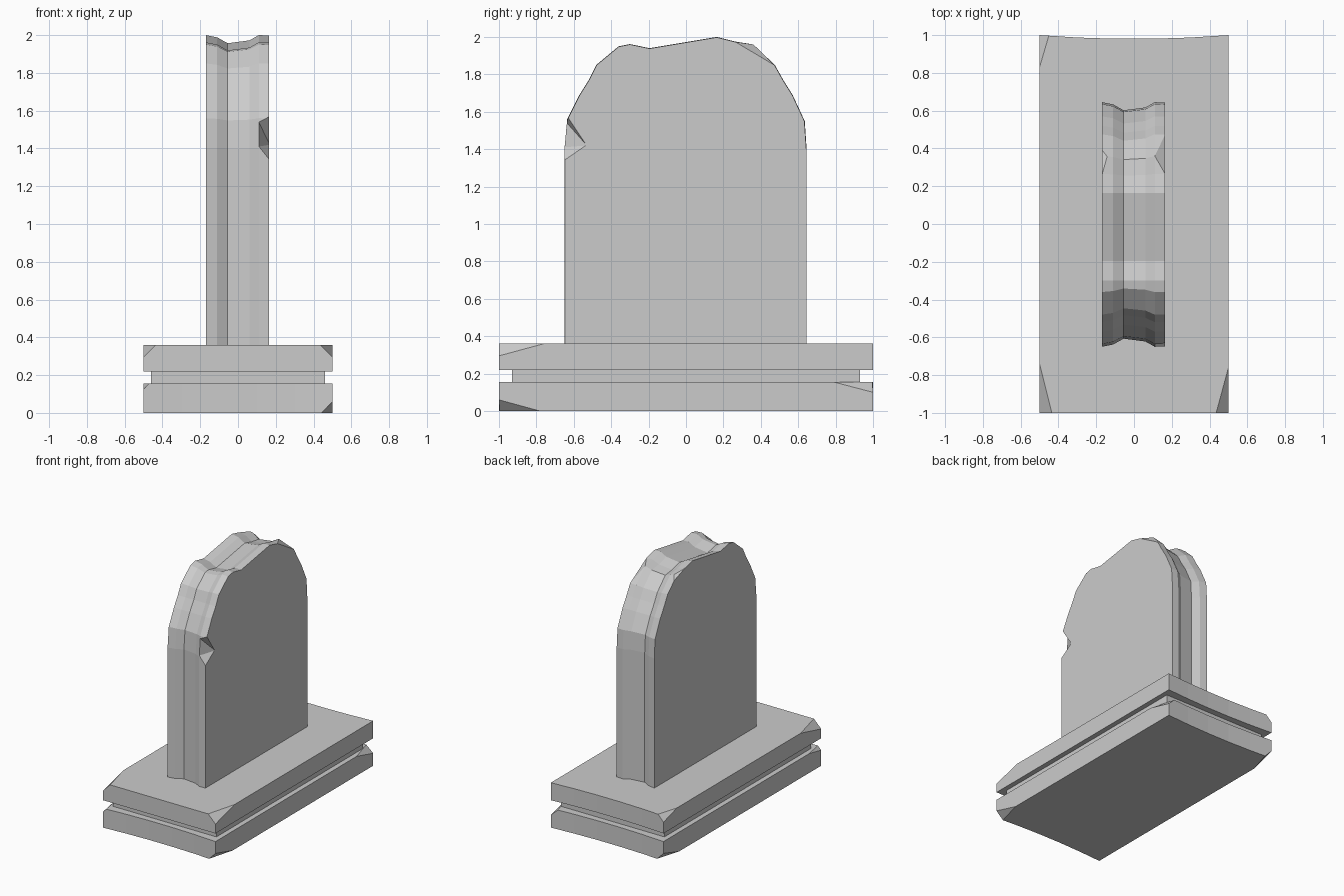
import bpy, bmesh
from mathutils import Vector

if "Cube" in bpy.data.objects:
    bpy.data.objects.remove(bpy.data.objects["Cube"])


def finish(bm, name):
    bmesh.ops.recalc_face_normals(bm, faces=bm.faces[:])
    mesh = bpy.data.meshes.new(name)
    bm.to_mesh(mesh)
    bm.free()
    obj = bpy.data.objects.new(name, mesh)
    bpy.context.collection.objects.link(obj)
    return obj


def chip(bm, a, b, c, centre):
    """Slice off a corner along the plane through three points."""
    a, b, c = Vector(a), Vector(b), Vector(c)
    n = (b - a).cross(c - a).normalized()
    if n.dot(a - Vector(centre)) < 0:
        n = -n
    bmesh.ops.bisect_plane(bm, geom=bm.verts[:] + bm.edges[:] + bm.faces[:],
                           plane_co=a, plane_no=n, clear_outer=True)
    bmesh.ops.holes_fill(bm, edges=[e for e in bm.edges if e.is_boundary], sides=0)


def slab(name, hx, hy, z0, z1, dip_front, dip_back, chips):
    """Slab with gently hollowed ends; chips = (x sign, y sign, top?, dx, dy, dz)."""
    bm = bmesh.new()
    steps = [-1, -0.6, -0.2, 0.2, 0.6, 1]
    outline = [(hx * t, -hy + dip_front * (1 - t * t)) for t in steps]
    outline += [(hx * t, hy - dip_back * (1 - t * t)) for t in reversed(steps)]
    face = bm.faces.new([bm.verts.new((x, y, z0)) for x, y in outline])
    ext = bmesh.ops.extrude_face_region(bm, geom=[face])
    top = [v for v in ext["geom"] if isinstance(v, bmesh.types.BMVert)]
    bmesh.ops.translate(bm, verts=top, vec=(0, 0, z1 - z0))
    for sx, sy, up, dx, dy, dz in chips:
        x, y, z = sx * hx, sy * hy, z1 if up else z0
        chip(bm, (x - sx * dx, y, z), (x, y - sy * dy, z),
             (x, y, z - dz if up else z + dz), (0, 0, (z0 + z1) / 2))
    return finish(bm, name)


# Base: two chipped slabs with a recessed band between
slab("base_lower_slab", 0.5, 1.0, 0.0, 0.155, 0.02, 0.02, [
    (1, -1, False, 0.06, 0.22, 0.06), (-1, 1, False, 0.06, 0.2, 0.06),
    (1, 1, True, 0.06, 0.21, 0.055), (-1, -1, True, 0.03, 0.15, 0.03)])
slab("base_band", 0.46, 0.93, 0.155, 0.22, 0, 0.0, [])
slab("base_upper_slab", 0.5, 1.0, 0.22, 0.36, 0.0, 0.02, [
    (1, -1, True, 0.065, 0.24, 0.065), (-1, -1, True, 0.065, 0.26, 0.065),
    (-1, 1, True, 0.05, 0.17, 0.05)])

# Upright stone: worn arch outline swept across a hollowed edge section
outline = [(-0.65, 0.36), (-0.65, 1.4), (-0.635, 1.56), (-0.57, 1.69),
           (-0.52, 1.77), (-0.48, 1.85), (-0.36, 1.95), (-0.3, 1.962),
           (-0.195, 1.94), (0.165, 2.0), (0.265, 1.975), (0.36, 1.96),
           (0.475, 1.85), (0.52, 1.77), (0.57, 1.69), (0.635, 1.55),
           (0.645, 1.4), (0.645, 0.36)]
section = [(-0.17, 0.0), (-0.11, 0.012), (-0.055, 0.043), (0.06, 0.028),
           (0.11, 0.0), (0.165, 0.002)]


def inward(i):
    if i in (0, len(outline) - 1):
        return Vector((1 if i == 0 else -1, 0))
    a, p, b = (Vector(outline[j]) for j in (i - 1, i, i + 1))
    t = (p - a).normalized() + (b - p).normalized()
    return Vector((t.y, -t.x)).normalized()


bm = bmesh.new()
rings = []
for x, depth in section:
    pts = [Vector(p) + inward(i) * depth for i, p in enumerate(outline)]
    rings.append([bm.verts.new((x, p.x, p.y)) for p in pts])
count = len(outline)
for r, s in zip(rings, rings[1:]):
    for i in range(count):
        j = (i + 1) % count
        bm.faces.new((r[i], r[j], s[j], s[i]))
bm.faces.new(rings[0])
bm.faces.new(rings[-1])
chip(bm, (0.165, 0.265, 1.973), (0.165, 0.475, 1.848), (0.11, 0.36, 1.96), (0, 0, 1))
chip(bm, (-0.17, 0.27, 1.972), (-0.17, 0.39, 1.93), (-0.13, 0.36, 1.96), (0, 0, 1))
stone = finish(bm, "upright_stone")

# Notch broken out of the stone's front right edge
bm = bmesh.new()
for p in [(0.168, -0.653, 1.335), (0.11, -0.652, 1.41), (0.11, -0.637, 1.54),
          (0.168, -0.53, 1.42), (0.168, -0.63, 1.57), (0.3, -0.8, 1.45)]:
    bm.verts.new(p)
bmesh.ops.convex_hull(bm, input=bm.verts[:])
cutter = finish(bm, "notch_cutter")
cutter.hide_render = True
cutter.hide_viewport = True
cut = stone.modifiers.new("notch", "BOOLEAN")
cut.operation = "DIFFERENCE"
cut.solver = "EXACT"
cut.object = cutter
